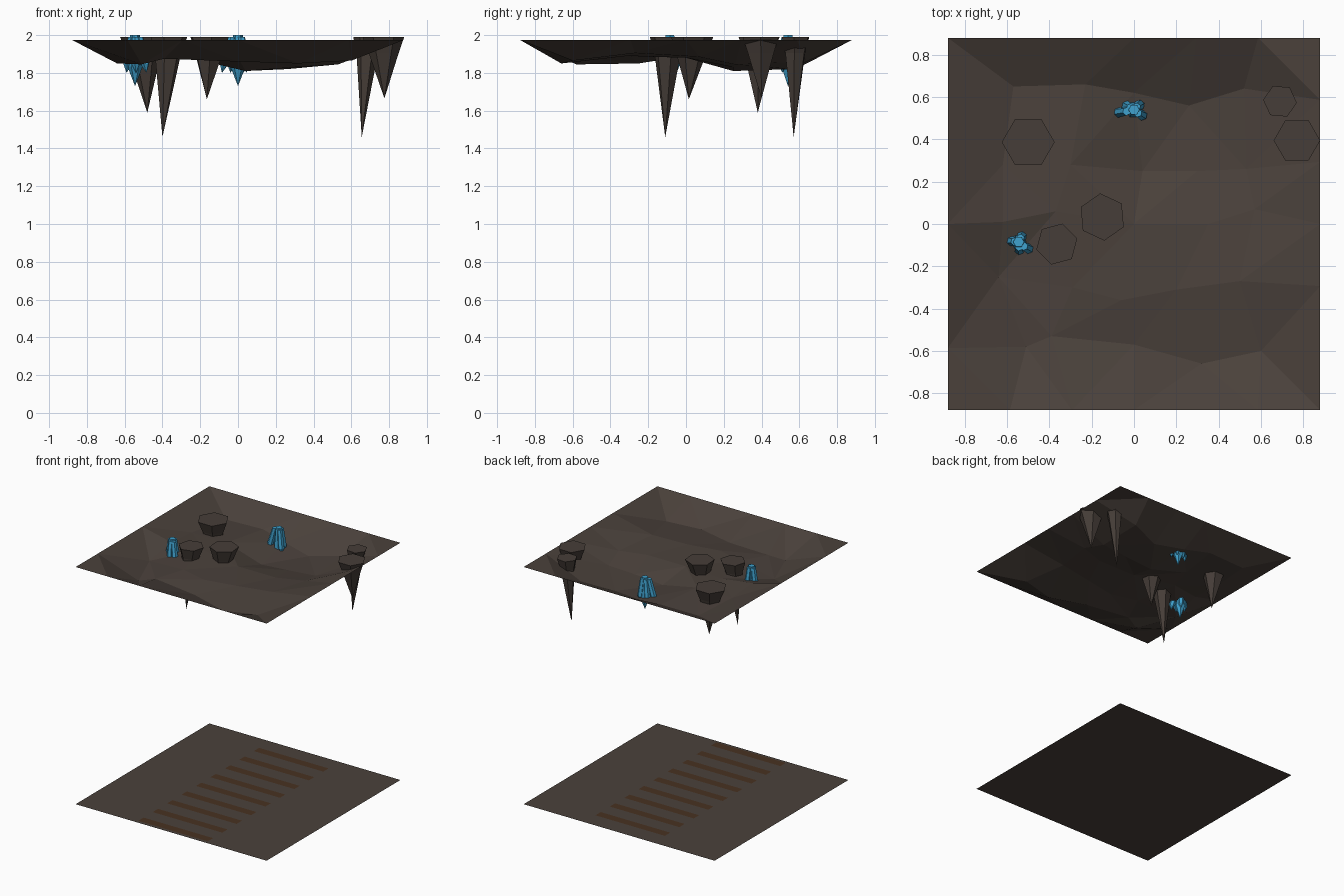
import bpy
import bmesh
import math
from mathutils import Vector
from mathutils.geometry import delaunay_2d_cdt

if "Cube" in bpy.data.objects:
    bpy.data.objects.remove(bpy.data.objects["Cube"], do_unlink=True)

HALF = 0.88      # half width of floor and ceiling
RIM = 1.975      # height of the ceiling border
TOP = 1.99       # height of the stalactite and crystal roots


def make_material(name, red, green, blue):
    colour = (red, green, blue, 1)
    material = bpy.data.materials.new(name)
    material.use_nodes = True
    material.diffuse_color = colour
    shader = next(n for n in material.node_tree.nodes if n.type == "BSDF_PRINCIPLED")
    shader.inputs["Base Color"].default_value = colour
    shader.inputs["Roughness"].default_value = 0.9
    return material


rock = make_material("cave rock", 0.069, 0.053, 0.044)
dark_rock = make_material("stalactite rock", 0.062, 0.048, 0.04)
timber = make_material("brown timber", 0.065, 0.031, 0.015)
crystal_blue = make_material("crystal blue", 0.05, 0.36, 0.62)


def finish(bm, name, material):
    mesh = bpy.data.meshes.new(name)
    bm.to_mesh(mesh)
    bm.free()
    mesh.materials.append(material)
    obj = bpy.data.objects.new(name, mesh)
    bpy.context.collection.objects.link(obj)
    return obj


def add_plate(bm, cx, cy, z, half_x, half_y):
    corners = ((-1, -1), (1, -1), (1, 1), (-1, 1))
    bm.faces.new([bm.verts.new((cx + sx * half_x, cy + sy * half_y, z)) for sx, sy in corners])


def add_spike(bm, start, tip, sides, phase, rings):
    """Pointed prism from start to tip; rings are (fraction of length, radius)."""
    start, tip = Vector(start), Vector(tip)
    loops = []
    for fraction, radius in rings:
        centre = start.lerp(tip, fraction)
        loop = []
        for i in range(sides):
            angle = math.radians(phase) + math.tau * i / sides
            offset = Vector((math.cos(angle), math.sin(angle), 0)) * radius
            loop.append(bm.verts.new(centre + offset))
        loops.append(loop)
    bm.faces.new(loops[0])
    point = bm.verts.new(tip)
    for i in range(sides):
        j = (i + 1) % sides
        for upper, lower in zip(loops, loops[1:]):
            bm.faces.new((upper[i], lower[i], lower[j], upper[j]))
        bm.faces.new((loops[-1][i], point, loops[-1][j]))
    bmesh.ops.recalc_face_normals(bm, faces=bm.faces[:])


# Flat floor
bm = bmesh.new()
add_plate(bm, 0, 0, 0, HALF, HALF)
finish(bm, "floor", rock)

# Row of timber ties lying flush in the floor
bm = bmesh.new()
for k in range(9):
    add_plate(bm, 0, -0.82 + 0.19 * k, 0.002, 0.32, 0.035)
finish(bm, "floor_ties", timber)

# Faceted sagging ceiling: level border and uneven inner points
inner = [
    (-0.51, -0.58, 1.845), (-0.39, -0.53, 1.875), (0, -0.57, 1.86),
    (0.32, -0.66, 1.85), (0.6, -0.6, 1.865),
    (-0.64, -0.25, 1.85), (-0.29, -0.3, 1.89), (-0.06, -0.36, 1.89),
    (0.2, -0.31, 1.89), (0.5, -0.27, 1.905),
    (-0.62, 0.01, 1.91), (-0.37, 0.06, 1.9), (0, 0, 1.88),
    (0.35, 0, 1.88), (0.57, 0.07, 1.885),
    (-0.62, 0.28, 1.89), (-0.3, 0.28, 1.89), (0.04, 0.25, 1.81),
    (0.3, 0.25, 1.83), (0.53, 0.26, 1.845),
    (-0.57, 0.65, 1.87), (-0.23, 0.66, 1.875), (0, 0.62, 1.84),
    (0.26, 0.56, 1.82), (0.52, 0.64, 1.86),
]
border = []
for k in range(6):
    t = -HALF + 2 * HALF * k / 6
    border += [(t, -HALF, RIM), (HALF, t, RIM), (-t, HALF, RIM), (-HALF, -t, RIM)]
points = [Vector(p) for p in inner + border]
flat, _, triangles, sources, _, _ = delaunay_2d_cdt([p.xy for p in points], [], [], 0, 0.0001)
bm = bmesh.new()
verts = [bm.verts.new((p.x, p.y, points[s[0]].z)) for p, s in zip(flat, sources)]
for triangle in triangles:
    bm.faces.new([verts[i] for i in triangle])
finish(bm, "ceiling", rock)

# Stalactites: root centre, radius, phase, tip
stalactites = [
    (-0.5, 0.387, 0.125, 0, (-0.48, 0.38, 1.59)),
    (-0.15, 0.033, 0.112, 35, (-0.165, 0.015, 1.66)),
    (-0.365, -0.095, 0.1, 15, (-0.4, -0.11, 1.46)),
    (0.77, 0.395, 0.11, 0, (0.775, 0.4, 1.665)),
    (0.69, 0.58, 0.08, -5, (0.655, 0.57, 1.46)),
]
for number, (x, y, radius, phase, tip) in enumerate(stalactites, 1):
    bm = bmesh.new()
    bend = 0.085 / (TOP - tip[2])
    add_spike(bm, (x, y, TOP), tip, 6, phase, [(0, radius), (bend, radius * 0.72)])
    finish(bm, f"stalactite_{number}", dark_rock)

# Crystal clusters: a tall middle shard with short shards splayed around it
clusters = {
    "left_crystals": (0, 0.54, [(-0.085, -0.015), (0.045, -0.03), (0.03, 0.025), (-0.04, 0.02)]),
    "right_crystals": (-0.545, -0.085, [(-0.045, 0.005), (0.06, -0.04), (0.02, 0.035), (0.005, -0.045)]),
}
for name, (x, y, splay) in clusters.items():
    bm = bmesh.new()
    add_spike(bm, (x, y, 2), (x, y, 1.73), 6, 0, [(0, 0.026), (0.62, 0.04)])
    for dx, dy in splay:
        root = (x + dx * 0.4, y + dy * 0.5, TOP)
        add_spike(bm, root, (x + dx, y + dy, 1.8), 6, 20, [(0, 0.02), (0.75, 0.025)])
    finish(bm, name, crystal_blue)
